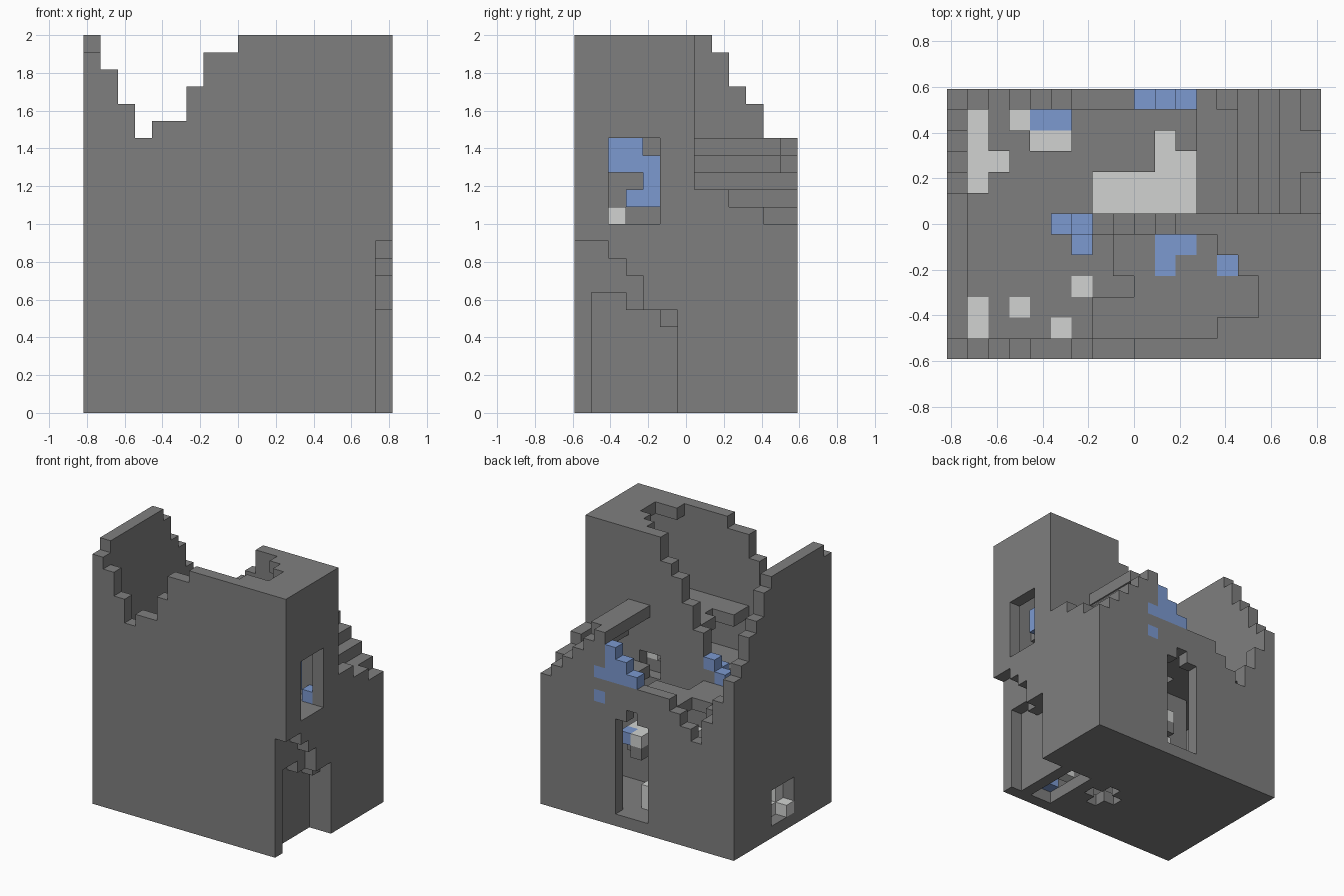
import bpy, bmesh
from mathutils import Vector

if "Cube" in bpy.data.objects:
    bpy.data.objects.remove(bpy.data.objects["Cube"], do_unlink=True)

S = 1 / 11                      # block size
NX, NY, NZ = 18, 13, 22         # blocks along each axis


def material(name, rgb):
    m = bpy.data.materials.new(name)
    m.use_nodes = True
    m.diffuse_color = (*rgb, 1)
    m.node_tree.nodes["Principled BSDF"].inputs["Base Color"].default_value = (*rgb, 1)
    return m


MATS = [material("grey stone", (0.212, 0.212, 0.212)),
        material("pale rubble", (0.64, 0.65, 0.64)),
        material("blue stone", (0.2, 0.32, 0.63))]
GREY, PALE, BLUE = range(3)

cells = {}                      # block position -> (part, colour)


def box(part, x, y, z, colour=GREY):
    """Fill the blocks in the half-open ranges x, y and z."""
    for i in range(*x):
        for j in range(*y):
            for k in range(*z):
                cells[i, j, k] = (part, colour)


def cut(x, y, z):
    for i in range(*x):
        for j in range(*y):
            for k in range(*z):
                cells.pop((i, j, k), None)


def block(part, i, j, k, colour):
    box(part, (i, i + 1), (j, j + 1), (k, k + 1), colour)


# Ground slab with broken holes, and the upper floor
box("ground_slab", (0, NX), (0, NY), (0, 1))
cut((13, 15), (1, 6), (0, 1))
cut((9, 12), (4, 5), (0, 1))
cut((10, 11), (3, 6), (0, 1))
box("upper_floor", (1, NX - 1), (1, NY - 1), (10, 11))

# Cross wall, stepping down towards one end, with a small gap
CROSS = {4: 11, 5: 12, 6: 13, 7: 15, 8: 17, 9: 19, 10: 20}
for i in range(4, NX):
    box("cross_wall", (i, i + 1), (6, 7), (0, CROSS.get(i, NZ)))
cut((11, 13), (6, 7), (10, 12))

# Broken outer walls
FRONT = [21, 20, 18, 16, 17, 17, 19, 21, 21] + [NZ] * 9
BACK = [15, 13, 11, 9, 10, 11, 12, 12, 12, 13, 14, 15, 16, 15, 14, 13, 12, 11]
LEFT = [21] + [NZ] * 7 + [21, 19, 18, 16, 15]
RIGHT = [NZ] * 7 + [13, 13, 12, 12, 11, 11]
for i in range(NX):
    box("front_wall", (i, i + 1), (0, 1), (0, FRONT[i]))
    box("back_wall", (i, i + 1), (12, 13), (0, BACK[i]))
for j in range(NY):
    box("low_side_wall", (17, 18), (j, j + 1), (0, RIGHT[j]))
    box("tall_side_wall", (0, 1), (j, j + 1), (0, LEFT[j]))

# Broken tower roof and the broken ceiling under it
for j, start in enumerate([13, 15, 15, 14, 13, 11], 1):
    box("tower_roof", (start, 17), (j, j + 1), (21, 22))
for j, start in enumerate([7, 7, 9, 8, 8], 1):
    box("tower_ceiling", (start, 15), (j, j + 1), (14, 15))

# Stepped ceiling remains at the back
for i in range(12, 17):
    top = 16 if i < 14 else 28 - i
    box("stepped_ceiling", (i, i + 1), (7, 12), (top - 1, top))

# Openings
cut((17, 18), (2, 5), (11, 16))           # upper side window
cut((0, 1), (5, 8), (1, 4))               # lower side window
cut((8, 11), (12, 13), (1, 9))            # back doorway
cut((9, 10), (12, 13), (9, 10))

# Collapsed corner entrance with an inner wall behind it
for j, top in enumerate([10, 10, 9, 8, 6, 6]):
    cut((17, 18), (j, j + 1), (0, top))
for j, top in zip(range(1, 6), [7, 7, 6, 6, 5]):
    cut((16, 17), (j, j + 1), (0, 1))
    box("entrance_lintel", (16, 17), (j, j + 1), (top, 11))
    box("entrance_inner_wall", (15, 16), (j, j + 1), (0, 10))

# Blue stones in the back wall
for i, low, high in [(12, 12, 13), (11, 12, 15), (10, 12, 14), (9, 12, 13), (12, 10, 11)]:
    box("back_wall", (i, i + 1), (12, 13), (low, high), BLUE)

# Blue stones on the cross wall, in the ceiling and by the side window
for i, j, k in [(5, 6, 11), (6, 6, 12), (6, 5, 11), (10, 5, 14), (11, 5, 14),
                (10, 4, 14), (13, 4, 14), (16, 5, 11), (11, 10, 6)]:
    block("blue_stones", i, j, k, BLUE)
for j, k in [(2, 14), (2, 15), (3, 15), (3, 14), (4, 14), (4, 13), (4, 12), (3, 12)]:
    block("blue_stones", 15, j, k, BLUE)
box("blue_stones", (13, 15), (1, 2), (1, 2), BLUE)

# Rubble heaps seen through holes in the upper floor
for x, y, colour in [((1, 2), (8, 12), PALE), ((2, 3), (9, 10), PALE), ((3, 4), (11, 12), PALE),
                     ((4, 6), (10, 11), PALE), ((7, 12), (7, 9), PALE), ((10, 11), (9, 11), PALE),
                     ((11, 12), (9, 10), PALE), ((4, 6), (11, 12), BLUE)]:
    cut(x, y, (10, 11))
    box("heap_base", x, y, (5, 6))
    box("heap_top", x, y, (6, 7), colour)

# Pale stones set in the upper floor
for x, y in [((6, 7), (3, 4)), ((3, 4), (2, 3)), ((1, 2), (1, 3)), ((5, 6), (1, 2))]:
    box("upper_floor", x, y, (10, 11), PALE)
block("upper_rubble", 14, 2, 11, PALE)
block("upper_rubble", 12, 5, 11, PALE)

# Pale rubble on the ground
for x, y, z in [((0, 1), (5, 6), (1, 2)), ((1, 3), (4, 6), (1, 4)), ((1, 2), (6, 7), (1, 2)),
                ((13, 14), (3, 4), (1, 2)), ((9, 10), (9, 11), (1, 3))]:
    box("ground_rubble", x, y, z, PALE)

# Turn each part's exposed block sides into a mesh
CENTRE = Vector((NX / 2, NY / 2, 0))
SIDES = [(axis, sign) for axis in range(3) for sign in (-1, 1)]


def build(part):
    bm = bmesh.new()
    for pos, (name, colour) in cells.items():
        if name != part:
            continue
        for axis, sign in SIDES:
            step = Vector((0, 0, 0))
            step[axis] = sign
            if tuple(int(a + b) for a, b in zip(pos, step)) in cells:
                continue
            u, v = Vector((0, 0, 0)), Vector((0, 0, 0))
            u[(axis + 1) % 3] = v[(axis + 2) % 3] = 0.5
            mid = Vector(pos) + Vector((0.5, 0.5, 0.5)) + step / 2 - CENTRE
            ring = [mid - u - v, mid + u - v, mid + u + v, mid - u + v]
            face = bm.faces.new([bm.verts.new(p * S) for p in ring[::sign]])
            face.material_index = colour
    bmesh.ops.remove_doubles(bm, verts=bm.verts[:], dist=S / 100)
    bmesh.ops.dissolve_limit(bm, angle_limit=0.01, verts=bm.verts[:], edges=bm.edges[:],
                             delimit={'MATERIAL', 'NORMAL'})
    mesh = bpy.data.meshes.new(part)
    for m in MATS:
        mesh.materials.append(m)
    bm.to_mesh(mesh)
    bm.free()
    bpy.context.collection.objects.link(bpy.data.objects.new(part, mesh))


for part in sorted({name for name, colour in cells.values()}):
    build(part)
